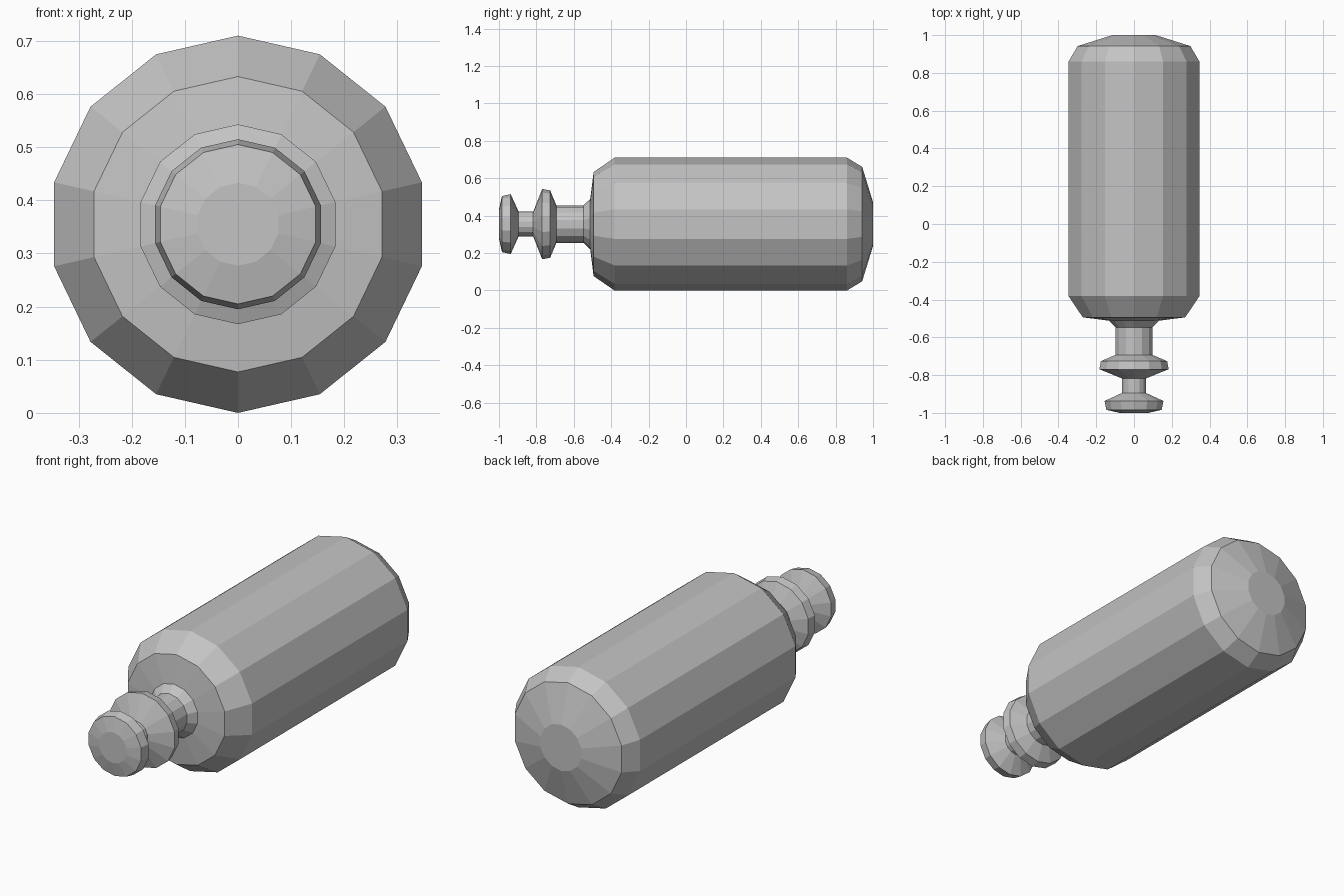
import bpy, bmesh, math

if "Cube" in bpy.data.objects:
    bpy.data.objects.remove(bpy.data.objects["Cube"])

SIDES = 14
AXIS_Z = 0.355 * 1.0

grey = bpy.data.materials.new("mid_grey")
grey.diffuse_color = (0.55, 0.55, 0.55, 1.0)
grey.use_nodes = True
grey.node_tree.nodes["Principled BSDF"].inputs["Base Color"].default_value = grey.diffuse_color


def lathe(name, profile, cap_start=False, cap_end=False):
    """Revolve (y, radius) pairs around the horizontal y axis, flat shaded."""
    bm = bmesh.new()
    rings = []
    for y, r in profile:
        ring = []
        for i in range(SIDES):
            a = 2 * math.pi * i / SIDES
            ring.append(bm.verts.new((r * math.sin(a), y, AXIS_Z + r * math.cos(a))))
        rings.append(ring)
    for lower, upper in zip(rings, rings[1:]):
        for i in range(SIDES):
            j = (i + 1) % SIDES
            bm.faces.new((lower[i], lower[j], upper[j], upper[i]))
    if cap_start:
        bm.faces.new(list(reversed(rings[0])))
    if cap_end:
        bm.faces.new(rings[-1])
    # Orient outward: side faces should point away from the axis
    bmesh.ops.recalc_face_normals(bm, faces=bm.faces)
    mesh = bpy.data.meshes.new(name)
    bm.to_mesh(mesh)
    bm.free()
    mesh.materials.append(grey)
    obj = bpy.data.objects.new(name, mesh)
    bpy.context.collection.objects.link(obj)
    return obj


# Stem: end knob, thin neck, collar, thick neck and flare
lathe("valve_stem", [
    (-1.0, 0.078), (-0.984, 0.15), (-0.937, 0.16), (-0.895, 0.066),
    (-0.817, 0.066), (-0.769, 0.188), (-0.726, 0.18), (-0.693, 0.1),
    (-0.548, 0.1), (-0.512, 0.135),
], cap_start=True)

# Body: shoulder, long barrel and bevelled rear end
lathe("tank_body", [
    (-0.512, 0.135), (-0.494, 0.278), (-0.382, 0.355),
    (0.861, 0.355), (0.942, 0.306), (1.0, 0.117),
], cap_end=True)
